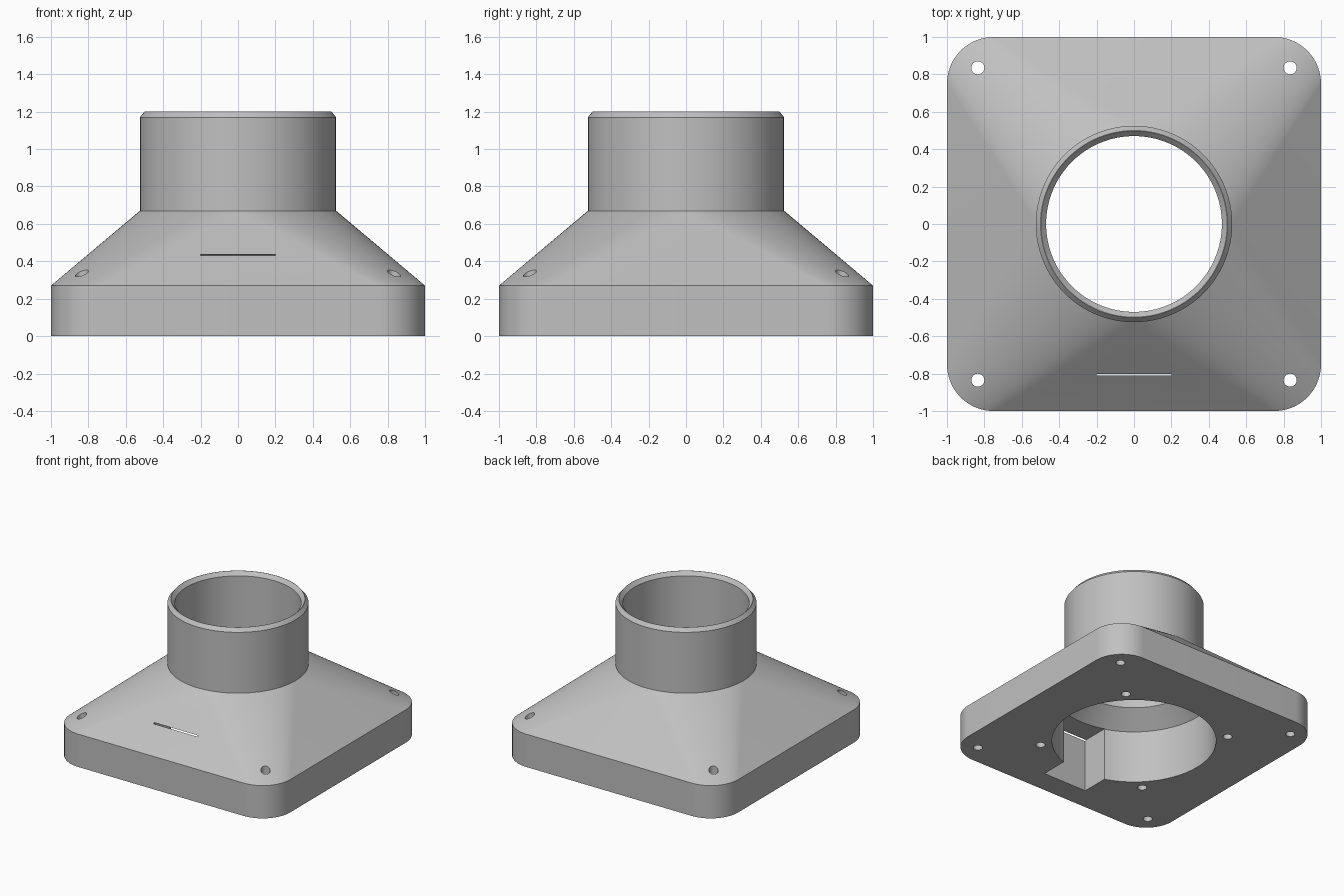
import bpy, bmesh
from math import sin, cos, pi, radians

old = bpy.data.objects.get("Cube")
if old:
    bpy.data.objects.remove(old, do_unlink=True)

SEG = 96
HOLE_R = 0.035

# Single material
grey = bpy.data.materials.new("plain grey")
grey.use_nodes = True
colour = (0.53, 0.53, 0.53, 1)
grey.diffuse_color = colour
grey.node_tree.nodes["Principled BSDF"].inputs["Base Color"].default_value = colour


def finish(name, bm):
    bmesh.ops.recalc_face_normals(bm, faces=bm.faces)
    mesh = bpy.data.meshes.new(name)
    bm.to_mesh(mesh)
    bm.free()
    obj = bpy.data.objects.new(name, mesh)
    bpy.context.collection.objects.link(obj)
    mesh.materials.append(grey)
    return obj


def lathe(name, profile, x=0, y=0, seg=SEG):
    """Closed solid of revolution from (radius, height) pairs."""
    bm = bmesh.new()
    rings = [[bm.verts.new((x + r * cos(2 * pi * i / seg), y + r * sin(2 * pi * i / seg), z))
              for i in range(seg)] for r, z in profile]
    for low, high in zip(rings, rings[1:]):
        for i in range(seg):
            j = (i + 1) % seg
            bm.faces.new((low[i], low[j], high[j], high[i]))
    bm.faces.new(rings[0])
    bm.faces.new(rings[-1])
    return finish(name, bm)


def box(name, low, high):
    bm = bmesh.new()
    bmesh.ops.create_cube(bm, size=1)
    for v in bm.verts:
        v.co = [a + (c + 0.5) * (b - a) for a, b, c in zip(low, high, v.co)]
    return finish(name, bm)


# Body: rounded square base lofted to a round collar
bm = bmesh.new()
quarter = SEG // 4
for k in range(4):
    for i in range(quarter + 1):
        a = (k + i / quarter) * pi / 2
        cx = 0.75 if k in (0, 3) else -0.75
        cy = 0.75 if k in (0, 1) else -0.75
        for z in (0, 0.27):
            bm.verts.new((cx + 0.25 * cos(a), cy + 0.25 * sin(a), z))
        if i < quarter:
            bm.verts.new((0.525 * cos(a), 0.525 * sin(a), 0.67))
hull = bmesh.ops.convex_hull(bm, input=bm.verts)
bmesh.ops.dissolve_limit(bm, angle_limit=radians(0.1), verts=bm.verts, edges=bm.edges)

# Pipe above the collar, ending in an outer chamfer
top = max(bm.faces, key=lambda f: f.calc_center_median().z)
for rise, scale in ((0.5, 1), (0.03, 0.5 / 0.525)):
    top = bmesh.ops.extrude_discrete_faces(bm, faces=[top])["faces"][0]
    for v in top.verts:
        v.co.z += rise
        v.co.x *= scale
        v.co.y *= scale
body = finish("flange_adapter", bm)

# Stepped bore, front notch and screw holes
cutters = [
    lathe("bore_cutter", [(0.618, -0.1), (0.618, 0.435), (0.47, 0.56), (0.47, 1.17),
                          (0.498, 1.2), (0.498, 1.3)]),
    box("notch_cutter", (-0.2, -0.81, -0.1), (0.2, -0.3, 0.437)),
]
for sx in (-1, 1):
    for sy in (-1, 1):
        cutters.append(lathe("corner_hole_cutter", [(HOLE_R, -0.1), (HOLE_R, 0.8)],
                             sx * 0.835, sy * 0.835, 24))
        cutters.append(lathe("blind_hole_cutter", [(HOLE_R, -0.1), (HOLE_R, 0.3)],
                             sx * 0.5, sy * 0.5, 24))

bpy.ops.object.select_all(action="DESELECT")
body.select_set(True)
bpy.context.view_layer.objects.active = body
for cutter in cutters:
    cutter.hide_render = True
    mod = body.modifiers.new("cut", "BOOLEAN")
    mod.operation = "DIFFERENCE"
    mod.solver = "EXACT"
    mod.object = cutter
    bpy.ops.object.modifier_apply(modifier=mod.name)
    bpy.data.objects.remove(cutter, do_unlink=True)

bpy.ops.object.shade_smooth_by_angle(angle=radians(20))
